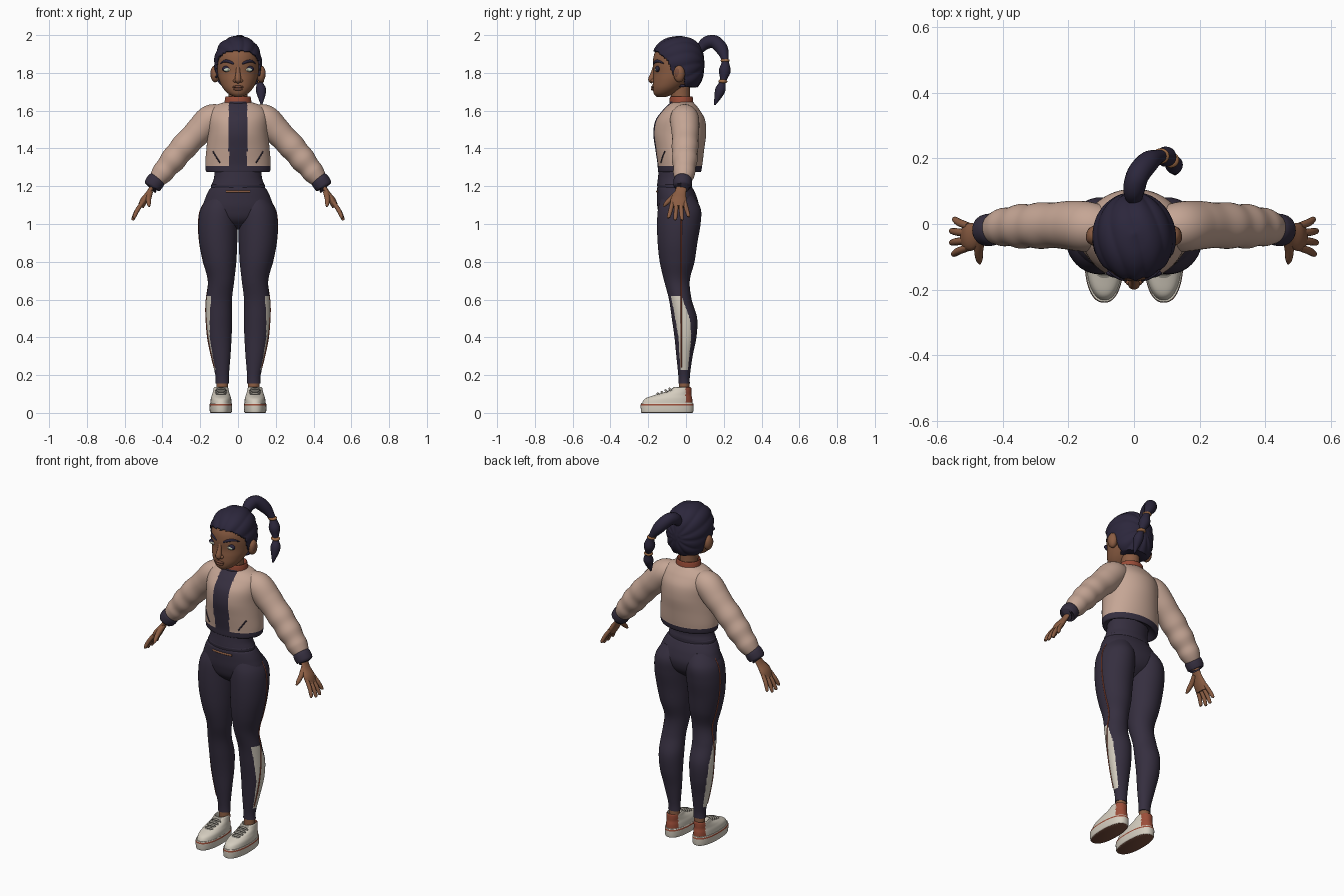
import bpy, bmesh, math
from mathutils import Vector, Matrix
from mathutils.bvhtree import BVHTree

default_cube = bpy.data.objects.get("Cube")
if default_cube:
    bpy.data.objects.remove(default_cube, do_unlink=True)


def material(name, r, g, b):
    mat = bpy.data.materials.new(name)
    mat.use_nodes = True
    mat.diffuse_color = (r, g, b, 1)
    bsdf = next(n for n in mat.node_tree.nodes if n.type == 'BSDF_PRINCIPLED')
    bsdf.inputs["Base Color"].default_value = (r, g, b, 1)
    bsdf.inputs["Roughness"].default_value = .8
    return mat


dark = material("dark_fabric", .036, .028, .05)
hair_mat = material("dark_hair", .025, .02, .045)
beige = material("beige_fabric", .56, .38, .3)
skin = material("skin", .26, .11, .056)
red = material("rust_red", .33, .075, .04)
cream = material("cream", .66, .61, .52)
tan = material("tan_tie", .35, .15, .06)
eye_mat = material("pale_eye", .58, .68, .52)
lip = material("brown_lip_and_sole", .19, .075, .045)
grey = material("grey_lace", .3, .28, .24)
parts = []


def finish(name, bm, mats, rule=None):
    """Turn a bmesh into an object, colouring faces by a rule."""
    bmesh.ops.recalc_face_normals(bm, faces=bm.faces)
    bm.normal_update()
    if rule:
        for f in bm.faces:
            f.material_index = int(rule(f.calc_center_median(), f.normal))
    mesh = bpy.data.meshes.new(name)
    bm.to_mesh(mesh)
    bm.free()
    for m in mats:
        mesh.materials.append(m)
    obj = bpy.data.objects.new(name, mesh)
    bpy.context.collection.objects.link(obj)
    parts.append(obj)
    return obj


def spline(rows, sub):
    """Smooth curve through rows of numbers of any width."""
    out = []
    for i in range(len(rows) - 1):
        a, b, c, d = (rows[max(0, min(len(rows) - 1, i + k))] for k in (-1, 0, 1, 2))
        for k in range(sub):
            t = k / sub
            out.append([q + .5 * t * (r - p + t * (2 * p - 5 * q + 4 * r - s + t * (3 * (q - r) + s - p)))
                        for p, q, r, s in zip(a, b, c, d)])
    return out + [list(rows[-1])]


def bridge(name, rings, mats, rule=None, keep=None):
    """Join rings of points into a capped surface."""
    bm = bmesh.new()
    loops = [[bm.verts.new(p) for p in ring] for ring in rings]
    n = len(loops[0])
    for low, high in zip(loops, loops[1:]):
        for j in range(n):
            k = (j + 1) % n
            bm.faces.new((low[j], low[k], high[k], high[j]))
    bm.faces.new(loops[0][::-1])
    bm.faces.new(loops[-1])
    if keep:
        gone = [f for f in bm.faces if not keep(f.calc_center_median())]
        bmesh.ops.delete(bm, geom=gone, context='FACES')
    return finish(name, bm, mats, rule)


def oval_rings(keys, n, sub, square, cx=0):
    """Level ovals from rows of height, centre y, half width, half depth, centre x."""
    rings = []
    for row in spline(keys, sub):
        z, cy, rx, ry = row[:4]
        x0 = cx if len(row) < 5 else row[4] * cx
        ring = []
        for j in range(n):
            a = math.tau * j / n
            s, c = math.sin(a), math.cos(a)
            ring.append(Vector((x0 + rx * math.copysign(abs(s) ** (2 / square), s),
                                cy + ry * math.copysign(abs(c) ** (2 / square), c), z)))
        rings.append(ring)
    return rings


def loft(name, keys, mats, rule=None, n=64, sub=8, square=2, cx=0):
    return bridge(name, oval_rings(keys, n, sub, square, cx), mats, rule)


def tube(name, keys, mat, flat=1, n=20, sub=6, side=1):
    """Round or flattened tube along rows of x, y, z, radius."""
    rows = spline(keys, sub)
    path = [Vector((r[0] * side, r[1], r[2])) for r in rows]
    rings = []
    for i, p in enumerate(path):
        t = (path[min(i + 1, len(path) - 1)] - path[max(i - 1, 0)]).normalized()
        u = (Vector((0, 1, 0)) - t * t.y).normalized()
        v = t.cross(u) * flat
        angles = [math.tau * j / n for j in range(n)]
        rings.append([p + (u * math.cos(a) + v * math.sin(a)) * rows[i][3] for a in angles])
    return bridge(name, rings, [mat])


def ball(name, loc, scale, mat):
    bm = bmesh.new()
    place = Matrix.Translation(loc) @ Matrix.Diagonal((*scale, 1))
    bmesh.ops.create_uvsphere(bm, u_segments=24, v_segments=14, radius=1, matrix=place)
    return finish(name, bm, [mat])


def hit(obj, origin, direction):
    mesh = obj.data
    tree = BVHTree.FromPolygons([v.co for v in mesh.vertices], [tuple(p.vertices) for p in mesh.polygons])
    return tree.ray_cast(Vector(origin), Vector(direction))[0]


def front(obj, x, z):
    return hit(obj, (x, -1, z), (0, 1, 0)).y


def table(points, v):
    """Straight-line lookup."""
    for (a, p), (b, q) in zip(points, points[1:]):
        if v <= b:
            return p + (q - p) * max(0, (v - a) / (b - a))
    return points[-1][1]


# Head and neck
head = loft("head", [(1.673, -.13, .02, .025), (1.69, -.115, .052, .055), (1.72, -.095, .08, .081),
                     (1.76, -.07, .099, .105), (1.8, -.05, .109, .122), (1.85, -.042, .113, .133),
                     (1.9, -.042, .108, .126), (1.95, -.045, .08, .095), (1.98, -.045, .03, .04)], [skin])
loft("neck", [(1.6, -.025, .056, .054), (1.66, -.028, .05, .05), (1.76, -.035, .052, .055)], [skin])

# Swept-back hair: a grooved shell trimmed along the hairline
hairline = [(-.2, 1.92), (-.15, 1.915), (-.12, 1.885), (-.095, 1.865), (-.08, 1.82), (-.065, 1.775),
            (-.055, 1.83), (-.012, 1.82), (-.005, 1.72), (.2, 1.72)]
hair_rings = oval_rings([(1.725, 0, .08, .062), (1.76, -.02, .11, .103), (1.8, -.035, .122, .128),
                         (1.86, -.04, .127, .136), (1.92, -.042, .114, .128), (1.96, -.04, .09, .1),
                         (1.985, -.036, .052, .06), (1.997, -.03, .004, .004)], 128, 8, 2)
for ring in hair_rings:
    for p in ring:
        turn = math.atan2(p.x, p.z - 1.84) + 2 * p.y
        p += (p - Vector((0, -.04, 1.85))) * .035 * (abs(math.sin(turn * 6)) - .7)
hair = bridge("hair", hair_rings, [hair_mat], keep=lambda c: c.z > table(hairline, c.y))
shell = hair.modifiers.new("thickness", 'SOLIDIFY')
shell.thickness, shell.offset = .012, -1

# Ponytail with ties
tube("ponytail", [(0, .07, 1.92, .022), (0, .105, 1.957, .033), (.012, .15, 1.965, .035),
                  (.045, .19, 1.925, .033), (.082, .207, 1.865, .019), (.098, .205, 1.81, .031),
                  (.112, .195, 1.755, .016), (.122, .18, 1.705, .027), (.125, .152, 1.63, .004)], hair_mat)
for i, spot in enumerate([(0, .085, 1.938), (.082, .207, 1.865), (.112, .195, 1.755)]):
    ball(f"hair_tie_{i}", spot, (.026, .024, .012), tan)

# Nose and mouth
tube("nose", [(0, -.162, 1.84, .01), (0, -.174, 1.8, .012), (0, -.183, 1.765, .017), (0, -.176, 1.748, .008)], skin)
ball("nose_tip", (0, -.185, 1.763), (.017, .015, .014), skin)
ball("upper_lip", (0, front(head, 0, 1.726) + .002, 1.726), (.03, .011, .007), lip)
ball("lower_lip", (0, front(head, 0, 1.714) + .002, 1.714), (.025, .012, .008), lip)

# Jacket, with hem and front panel
jacket = loft("jacket", [(1.3, -.04, .12, .09), (1.275, -.035, .165, .112), (1.32, -.032, .173, .119),
                         (1.4, -.033, .167, .13), (1.48, -.033, .16, .14), (1.55, -.03, .16, .131),
                         (1.6, -.025, .15, .1), (1.63, -.022, .115, .074), (1.645, -.02, .07, .058)],
              [beige, dark], lambda c, n: c.z < 1.308 or (abs(c.x) < .049 and c.y < -.06), n=160, sub=10)
loft("collar", [(1.61, -.023, .074, .064), (1.668, -.025, .068, .061), (1.671, -.025, .06, .055),
                (1.64, -.025, .05, .048)], [red, dark],
     lambda c, n: abs(c.x) < .043 and c.y < -.04 and c.z < 1.65)

# Midriff and hips
loft("waist", [(1.12, -.055, .14, .085), (1.2, -.06, .142, .092), (1.215, -.06, .137, .092),
               (1.25, -.06, .126, .088), (1.32, -.05, .125, .09)], [dark])
hips = loft("hips", [(.97, -.04, .04, .03), (1.02, -.04, .14, .09), (1.08, -.04, .185, .11),
                     (1.14, -.048, .172, .106), (1.185, -.058, .15, .096), (1.195, -.06, .138, .09)],
            [dark], square=2.15)
tube("midriff_gap", [(x, front(hips, x, 1.172) + .002, 1.172, .006) for x in (-.062, -.03, 0, .03, .062)], skin)

stripe_back = [(.23, .01), (.4, .028), (.5, .02), (.62, -.025)]
stripe_front = [(.23, -.03), (.4, -.04), (.52, -.06), (.62, -.08)]
for s, label in ((1, "left_"), (-1, "right_")):
    # Face details
    eye_y = front(head, .053 * s, 1.818)
    ball(label + "eyelid", (.054 * s, eye_y + .008, 1.821), (.031, .0125, .017), hair_mat)
    ball(label + "eye", (.053 * s, eye_y + .006, 1.818), (.026, .0125, .0125), eye_mat)
    ball(label + "iris", (.052 * s, eye_y - .003, 1.818), (.007, .0045, .008), grey)
    brow = [(x, front(head, x * s, z) + .002, z, r) for x, z, r in
            ((.022, 1.848, .005), (.045, 1.859, .008), (.07, 1.862, .007), (.092, 1.85, .003))]
    tube(label + "eyebrow", brow, hair_mat, side=s)
    ball(label + "nostril", (.015 * s, -.176, 1.759), (.011, .011, .01), skin)
    ball(label + "ear", (.121 * s, -.036, 1.795), (.025, .03, .045), skin)
    ball(label + "ear_hollow", (.134 * s, -.042, 1.798), (.012, .018, .028), lip)

    # Sleeve with soft folds, and cuff
    tube(label + "sleeve", [(.07, -.01, 1.565, .06), (.14, -.008, 1.557, .076), (.2, -.004, 1.498, .074),
                            (.245, -.004, 1.452, .069), (.285, -.005, 1.41, .071), (.315, -.006, 1.375, .066),
                            (.345, -.007, 1.338, .068), (.375, -.008, 1.302, .059), (.4, -.01, 1.27, .058),
                            (.425, -.014, 1.24, .047), (.438, -.016, 1.225, .036)], beige, n=40, side=s)
    tube(label + "cuff", [(.422, -.015, 1.245, .042), (.435, -.017, 1.228, .049), (.455, -.02, 1.2, .046),
                          (.456, -.02, 1.198, .03)], dark, n=32, side=s)

    # Hand
    tube(label + "palm", [(.448, -.02, 1.21, .026), (.472, -.03, 1.165, .031), (.498, -.039, 1.125, .043),
                          (.515, -.04, 1.09, .036)], skin, flat=.45, side=s)
    for i, reach in enumerate((.88, 1, 1, .82)):
        y = -.072 + .022 * i
        lean = (i - 1.5) * .013
        tube(f"{label}finger_{i}", [(.505, y, 1.115, .011), (.505 + .032 * reach, y + lean * .5, 1.115 - .048 * reach, .0115),
                                    (.505 + .05 * reach, y + lean, 1.115 - .088 * reach, .009),
                                    (.505 + .053 * reach, y + lean, 1.115 - .095 * reach, .003)], skin, n=12, side=s)
    tube(label + "thumb", [(.466, -.04, 1.17, .016), (.473, -.078, 1.135, .014), (.472, -.106, 1.108, .011),
                           (.47, -.12, 1.092, .004)], skin, n=12, side=s)

    # Pocket slash
    slash = [(x, front(jacket, x * s, z), z, .004) for x, z in ((.095, 1.325), (.115, 1.355), (.133, 1.385))]
    tube(label + "jacket_pocket", slash, dark, n=8, side=s)

    # Trouser leg with pale calf panel
    leg = loft(label + "leg", [(1.15, -.045, .07, .085, .085), (1.08, -.035, .098, .113, .099),
                               (1, -.038, .104, .115, .105), (.9, -.045, .1, .105, .104),
                               (.8, -.047, .088, .092, .097), (.7, -.048, .07, .068, .09),
                               (.6, -.03, .068, .06, .1), (.5, -.008, .07, .067, .101),
                               (.4, -.003, .065, .058, .099), (.3, -.008, .052, .043, .092),
                               (.2, -.01, .036, .031, .084), (.155, -.01, .036, .03, .083)],
               [dark, cream], lambda c, n: n.x * s > .2 and .23 < c.z < .62
               and table(stripe_front, c.z) < c.y < table(stripe_back, c.z), n=128, sub=10, cx=s)
    levels = [1.12 - .055 * i for i in range(17)]
    seam = [(abs(hit(leg, (s, -.025, z), (-s, 0, 0)).x), -.025, z, .0035) for z in levels]
    tube(label + "side_seam", seam, red, n=8, sub=3, side=s)

    # Ankle and shoe
    loft(label + "ankle", [(.08, -.01, .03, .03), (.18, -.01, .031, .027)], [skin], cx=.083 * s)
    loft(label + "sole", [(0, -.1, .052, .132), (.006, -.1, .058, .138), (.04, -.1, .06, .14), (.052, -.1, .057, .137)],
         [cream, lip, red], lambda c, n: 1 if n.z < -.9 else 2 * (.041 < c.z < .048), square=2.3, cx=.091 * s)
    loft(label + "shoe", [(.045, -.1, .056, .135), (.075, -.092, .054, .125), (.095, -.068, .048, .097),
                          (.115, -.035, .042, .064), (.132, -.022, .038, .05), (.134, -.02, .033, .042),
                          (.11, -.015, .03, .035)],
         [cream, red, grey], lambda c, n: 1 if c.y > -.002 and c.z > .055
         else 2 * (c.z > .095 and c.y < -.06 and abs(c.x - .09 * s) < .025), square=2.2, cx=.09 * s)
    for i in range(4):
        y, z = -.085 - .021 * i, .126 - .0085 * i
        tube(f"{label}lace_{i}", [(.058, y + .012, z - .016, .004), (.075, y, z, .006), (.105, y, z, .006),
                                  (.122, y + .012, z - .016, .004)], grey, n=8, side=s)

# Smooth shading with crisp edges
bpy.ops.object.select_all(action='DESELECT')
for obj in parts:
    obj.select_set(True)
bpy.context.view_layer.objects.active = parts[0]
bpy.ops.object.shade_smooth_by_angle(angle=math.radians(50))
